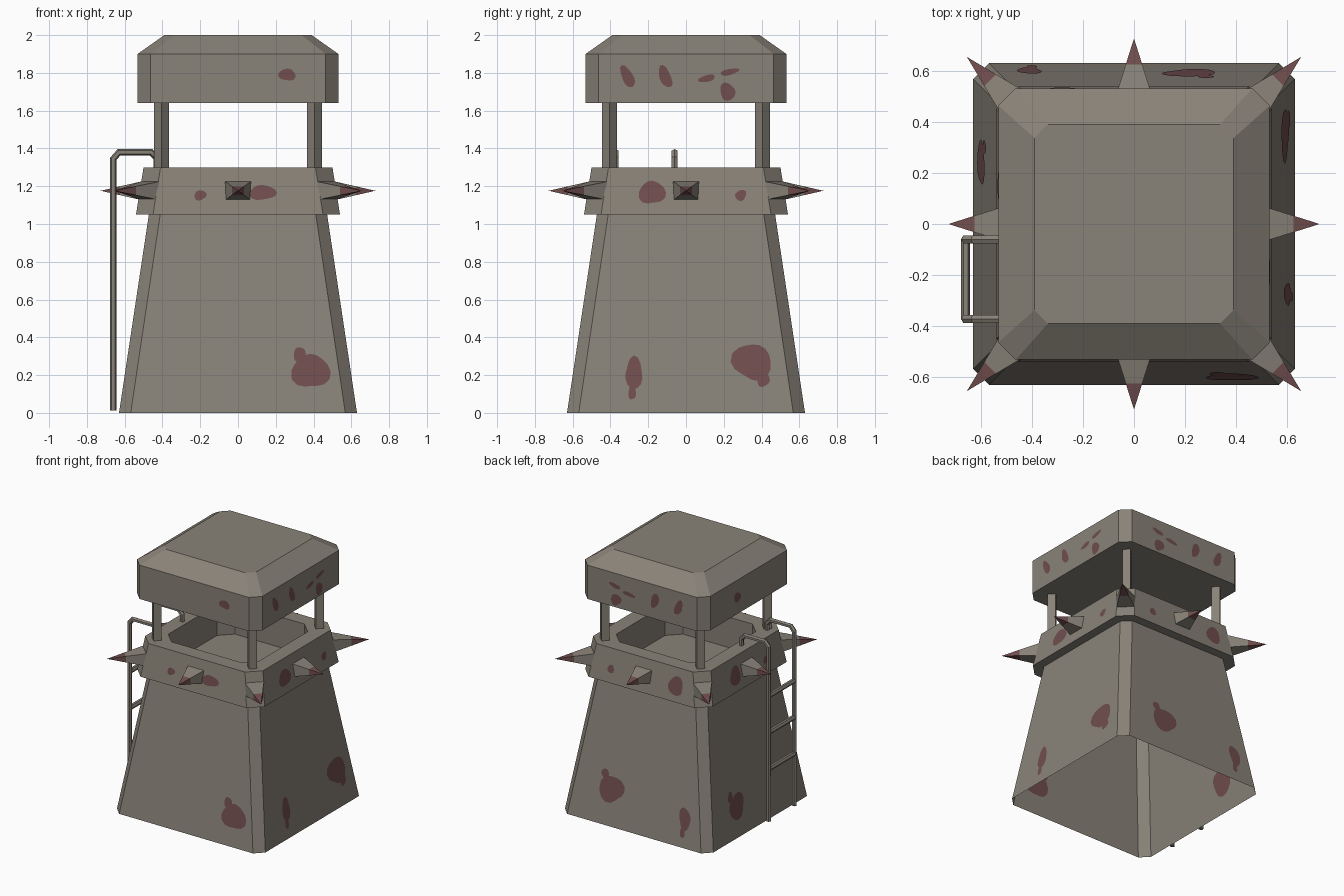
import bpy, bmesh, math, random
from mathutils import Vector, Matrix

if "Cube" in bpy.data.objects:
    bpy.data.objects.remove(bpy.data.objects["Cube"])

random.seed(4)


def material(name, rgb):
    m = bpy.data.materials.new(name)
    m.diffuse_color = (*rgb, 1)
    m.use_nodes = True
    m.node_tree.nodes["Principled BSDF"].inputs["Base Color"].default_value = m.diffuse_color
    return m


STONE = material("weathered_taupe", (0.25, 0.225, 0.188))
STAIN = material("dried_red", (0.165, 0.075, 0.075))


def finish(name, bm, mats, recalc=True):
    if recalc:
        bmesh.ops.recalc_face_normals(bm, faces=bm.faces)
    me = bpy.data.meshes.new(name)
    bm.to_mesh(me)
    bm.free()
    for m in mats:
        me.materials.append(m)
    ob = bpy.data.objects.new(name, me)
    bpy.context.collection.objects.link(ob)
    return ob


def octagon(h, c, z):
    """Square of half-width h with corners cut by c, counter-clockwise."""
    pts = []
    for i in range(4):
        rot = Matrix.Rotation(i * math.pi / 2, 3, 'Z')
        pts += [rot @ Vector((c - h, -h, z)), rot @ Vector((h - c, -h, z))]
    return pts


def loft(name, rings, caps=True):
    bm = bmesh.new()
    loops = [[bm.verts.new(p) for p in octagon(*r)] for r in rings]
    for a, b in zip(loops, loops[1:]):
        for i in range(8):
            j = (i + 1) % 8
            bm.faces.new((a[i], a[j], b[j], b[i]))
    if caps:
        bm.faces.new(loops[0][::-1])
        bm.faces.new(loops[-1])
    return finish(name, bm, [STONE], recalc=caps)


# Hollow tapered body, platform with sunken floor, roof
loft("tower_body", [(0.63, 0.062, 0), (0.472, 0.06, 1.05)], caps=False)
loft("platform", [(0.54, 0.09, 1.05), (0.50, 0.09, 1.30),
                  (0.385, 0.09, 1.30), (0.385, 0.09, 1.065)])
loft("roof", [(0.532, 0.068, 1.64), (0.532, 0.068, 1.90), (0.39, 0.053, 2.0)])


# Spikes around the platform, with stained tips
def spike(name, angle, base, tip):
    rot = Matrix.Rotation(angle, 4, 'Z')
    bm = bmesh.new()

    def ring(t):
        return [bm.verts.new(rot @ Vector((base + (tip - base) * t,
                                           a * 0.072 * (1 - t),
                                           1.176 + b * 0.052 * (1 - t))))
                for a, b in ((-1, -1), (1, -1), (1, 1), (-1, 1))]
    r0, r1 = ring(0), ring(0.55)
    apex = bm.verts.new(rot @ Vector((tip, 0, 1.176)))
    bm.faces.new(r0[::-1])
    for i in range(4):
        j = (i + 1) % 4
        bm.faces.new((r0[i], r0[j], r1[j], r1[i]))
        bm.faces.new((r1[i], r1[j], apex)).material_index = 1
    finish(name, bm, [STONE, STAIN])


# Four of each: spikes and diamond-set roof posts
for i in range(4):
    side, corner = i * math.pi / 2, (i + 0.5) * math.pi / 2
    spike(f"side_spike_{i + 1}", side, 0.50, 0.727)
    spike(f"corner_spike_{i + 1}", corner, 0.64, 0.926)
    bm = bmesh.new()
    bmesh.ops.create_cube(bm, size=1, matrix=(
        Matrix.Rotation(corner, 4, 'Z')
        @ Matrix.Translation((0.573, 0, 1.46))
        @ Matrix.Diagonal((0.057, 0.057, 0.37, 1))))
    finish(f"roof_post_{i + 1}", bm, [STONE])


# Ladder on the left side
def tube(name, pts):
    cu = bpy.data.curves.new(name, 'CURVE')
    cu.dimensions = '3D'
    cu.bevel_depth = 0.018
    cu.bevel_resolution = 1
    cu.use_fill_caps = True
    sp = cu.splines.new('POLY')
    sp.points.add(len(pts) - 1)
    for p, co in zip(sp.points, pts):
        p.co = (*co, 1)
    sp.use_smooth = False
    cu.materials.append(STONE)
    ob = bpy.data.objects.new(name, cu)
    bpy.context.collection.objects.link(ob)
    bpy.ops.object.select_all(action='DESELECT')
    ob.select_set(True)
    bpy.context.view_layer.objects.active = ob
    bpy.ops.object.convert(target='MESH')


RAIL = [(-0.66, 0.012), (-0.66, 1.345), (-0.63, 1.38),
        (-0.46, 1.38), (-0.43, 1.35), (-0.43, 1.28)]
for i, y in enumerate((-0.06, -0.372)):
    tube(f"ladder_rail_{i + 1}", [(x, y, z) for x, z in RAIL])
for i in range(3):
    z = 0.41 + 0.28 * i
    tube(f"ladder_rung_{i + 1}", [(-0.66, -0.06, z), (-0.66, -0.372, z)])


# Stains: thin irregular patches; side 0 front, 1 right, 2 back, 3 left
def splat(bm, side, depth, u, z, ru, rz, tilt=0.0, inside=False):
    rot = Matrix.Rotation(side * math.pi / 2, 4, 'Z')
    ph = random.uniform(0, math.tau)
    outline = []
    for i in range(16):
        a = i * math.pi / 8
        r = 1 + 0.10 * math.sin(2 * a + ph) + 0.08 * math.sin(3 * a + 2 * ph)
        d = Matrix.Rotation(tilt, 2) @ Vector((ru * r * math.cos(a), rz * r * math.sin(a)))
        outline.append((u + d.x, z + d.y))
    for off in ((0.003, -0.003) if inside else (0.003,)):
        vs = [bm.verts.new(rot @ Vector((x, -depth(h) - off, h))) for x, h in outline]
        bm.faces.new(vs if off > 0 else vs[::-1])


# Body: one big splash per side with a run below or above, seen inside too
bm = bmesh.new()
for side, u, r, run in ((0, 0.385, 0.095, 1), (1, 0.35, 0.10, -1),
                        (2, -0.22, 0.10, 1), (3, -0.24, 0.09, 1)):
    z = 0.22 if side in (0, 3) else 0.27
    wall = lambda h: 0.63 - 0.1505 * h
    splat(bm, side, wall, u, z, r, r, inside=True)
    splat(bm, side, wall, u - 0.06 * run, z + 0.95 * r * run, 0.03, 0.04, inside=True)
for side, u in ((1, -0.275), (2, 0.41)):
    splat(bm, side, wall, u, 0.21, 0.048, 0.08, inside=True)
    splat(bm, side, wall, u - 0.01, 0.11, 0.018, 0.045, inside=True)
finish("body_stains", bm, [STAIN], recalc=False)

# Platform: a large and a small spot on each side
bm = bmesh.new()
for side, u_big, u_small in ((0, 0.13, -0.20), (1, -0.18, 0.29),
                             (2, 0.28, -0.27), (3, -0.15, 0.22)):
    band = lambda h: 0.54 - 0.16 * (h - 1.05)
    splat(bm, side, band, u_big, 1.166, 0.066, 0.042 if side == 0 else 0.065)
    splat(bm, side, band, u_small, 1.152, 0.03, 0.028)
finish("platform_stains", bm, [STAIN], recalc=False)

# Roof: single spots front and left, a row of smears right, mirrored at the back
bm = bmesh.new()
rim = lambda h: 0.532
splat(bm, 0, rim, 0.26, 1.79, 0.042, 0.034)
splat(bm, 3, rim, -0.14, 1.77, 0.042, 0.036)
for side, s in ((1, 1), (2, -1)):
    for u in (-0.31, -0.11):
        splat(bm, side, rim, s * u, 1.78, 0.032, 0.058, s * 0.45)
    for u, z in ((0.11, 1.77), (0.23, 1.805)):
        splat(bm, side, rim, s * u, z, 0.048, 0.017, s * 0.17)
    splat(bm, side, rim, s * 0.22, 1.70, 0.042, 0.045)
finish("roof_stains", bm, [STAIN], recalc=False)
